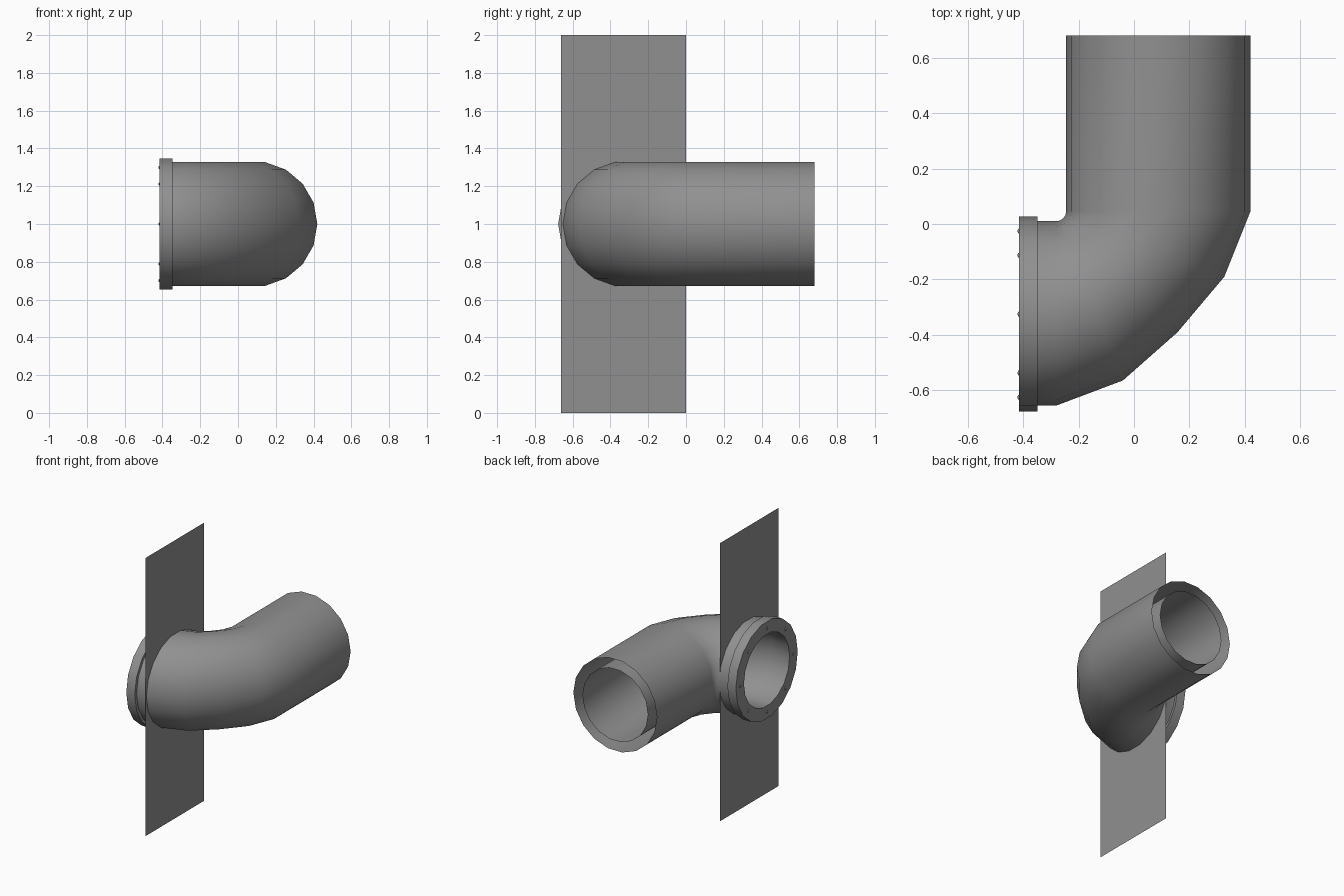
import bpy, bmesh, math
from mathutils import Vector, Matrix

cube = bpy.data.objects.get("Cube")
if cube:
    bpy.data.objects.remove(cube, do_unlink=True)

SIDES = 18
BEND = Vector((-0.28, 0.045, 1.0))      # centre of the elbow bend
AXIS_Y = -0.325                         # centre line of the flanged end
OUTER_R, BORE_R = 0.332, 0.26

grey = bpy.data.materials.new("mid_grey")
grey.use_nodes = True
colour = (0.28, 0.28, 0.28, 1)
grey.diffuse_color = colour
grey.node_tree.nodes["Principled BSDF"].inputs["Base Color"].default_value = colour


def finish(name, bm, smooth=True):
    mesh = bpy.data.meshes.new(name)
    bm.to_mesh(mesh)
    bm.free()
    obj = bpy.data.objects.new(name, mesh)
    bpy.context.collection.objects.link(obj)
    mesh.materials.append(grey)
    if smooth:
        bpy.ops.object.select_all(action='DESELECT')
        obj.select_set(True)
        bpy.context.view_layer.objects.active = obj
        bpy.ops.object.shade_smooth_by_angle(angle=math.radians(35))
    return obj


def bridge(bm, a, b):
    for i in range(len(a)):
        j = (i + 1) % len(a)
        bm.faces.new((a[i], a[j], b[j], b[i]))


def elbow(name, radius, end_x, inward=False):
    """Open tube swept through the bend; sections are (angle, outer reach, shift)."""
    inset = OUTER_R - radius
    sections = [(0, 0.70, Vector((0, 0.635, 0))), (0, 0.70, Vector()),
                (21.2, 0.65, Vector()), (45, 0.617, Vector()),
                (68.5, 0.655, Vector()), (90, 0.70, Vector()),
                (90, 0.70, Vector((end_x - BEND.x, 0, 0)))]
    bm = bmesh.new()
    rings = []
    for angle, reach, shift in sections:
        t = math.radians(angle)
        out = Vector((math.cos(t), -math.sin(t), 0))
        low, high = 0.035 + inset, reach - inset
        ring = []
        for i in range(SIDES):
            p = math.tau * i / SIDES
            r = (low + high) / 2 + (high - low) / 2 * math.cos(p)
            ring.append(bm.verts.new(BEND + shift + out * r
                                     + Vector((0, 0, radius * math.sin(p)))))
        rings.append(ring)
    for a, b in zip(rings, rings[1:]):
        bridge(bm, a, b)
    bmesh.ops.recalc_face_normals(bm, faces=bm.faces)
    if inward:
        bmesh.ops.reverse_faces(bm, faces=bm.faces)
    return finish(name, bm)


# Double-walled pipe: the two walls are left open at the far end
elbow("pipe_outer_wall", OUTER_R, -0.35)
elbow("pipe_bore", BORE_R, -0.41, inward=True)

# Flange ring
bm = bmesh.new()
loops = []
for x, r in ((-0.415, BORE_R), (-0.415, 0.352), (-0.348, 0.352), (-0.348, BORE_R)):
    loops.append([bm.verts.new((x, AXIS_Y + r * math.cos(math.tau * i / SIDES),
                                1 + r * math.sin(math.tau * i / SIDES)))
                  for i in range(SIDES)])
for k in range(4):
    bridge(bm, loops[k], loops[(k + 1) % 4])
bmesh.ops.recalc_face_normals(bm, faces=bm.faces)
finish("flange", bm)

# Bolt heads around the flange
bm = bmesh.new()
for i in range(8):
    a = math.tau * i / 8
    place = Matrix.Translation((-0.41, AXIS_Y + 0.3 * math.cos(a), 1 + 0.3 * math.sin(a)))
    bmesh.ops.create_uvsphere(bm, u_segments=8, v_segments=6, radius=0.011, matrix=place)
finish("flange_bolts", bm)

# Thin wall panel with a round opening for the pipe
bm = bmesh.new()
for side in (1, -1):
    hole = [(-0.33 + 0.3 * math.cos(math.pi * i / 12), 1 + side * 0.3 * math.sin(math.pi * i / 12))
            for i in range(13)]
    outline = hole + [(-0.663, 1), (-0.663, 1 + side), (0, 1 + side), (0, 1)]
    face = bm.faces.new([bm.verts.new((-0.272, y, z)) for y, z in outline])
    face.normal_update()
    if face.normal.x < 0:
        face.normal_flip()
bmesh.ops.remove_doubles(bm, verts=bm.verts, dist=0.0001)
finish("wall_panel", bm, smooth=False)
